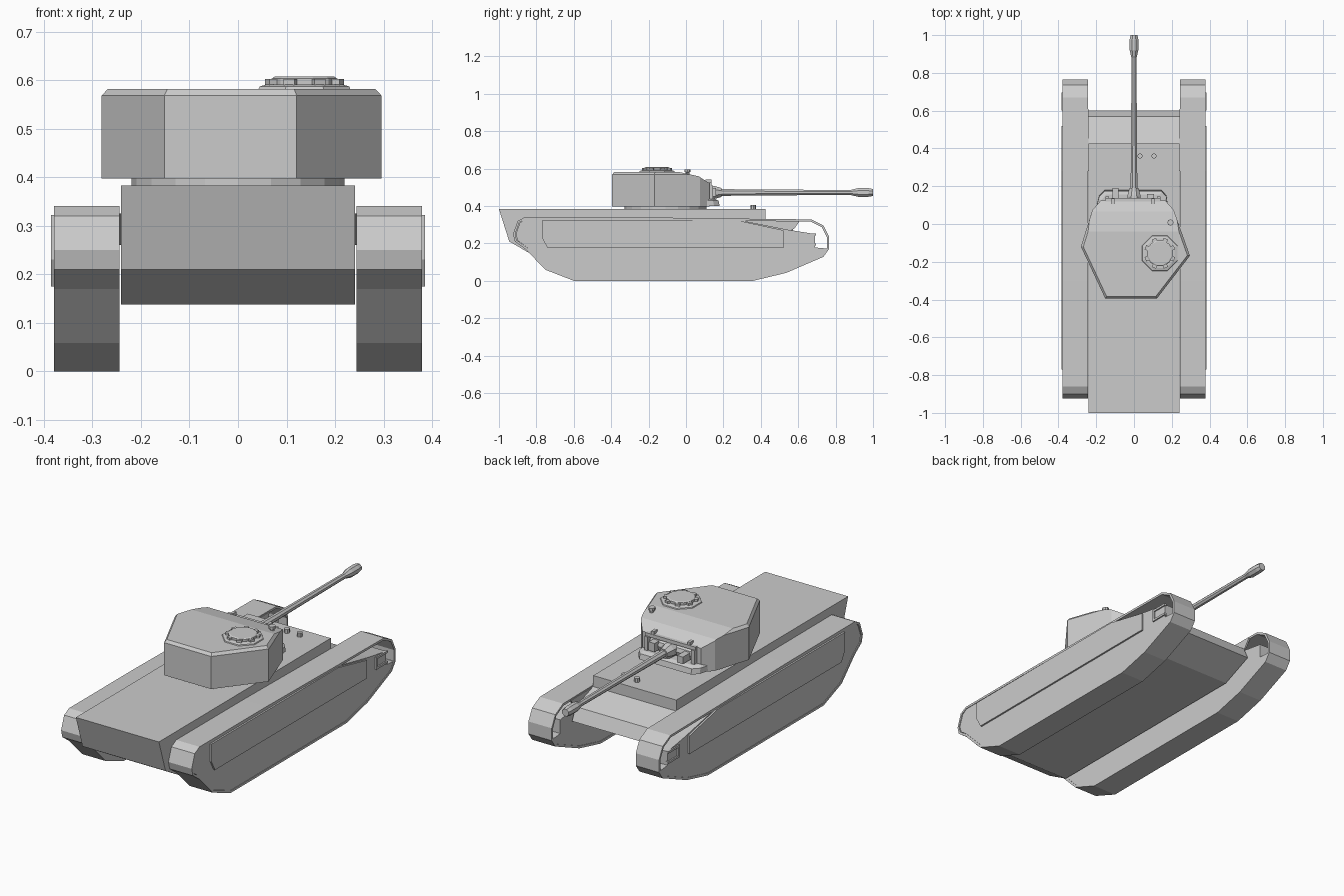
import bpy, bmesh, math
from mathutils import Vector, Matrix

if "Cube" in bpy.data.objects:
    bpy.data.objects.remove(bpy.data.objects["Cube"])


def finish(name, bm):
    bmesh.ops.recalc_face_normals(bm, faces=bm.faces)
    me = bpy.data.meshes.new(name)
    bm.to_mesh(me)
    bm.free()
    ob = bpy.data.objects.new(name, me)
    bpy.context.collection.objects.link(ob)
    return ob


def loft(name, rings):
    """Solid through matching rings of 3D points, capped at both ends."""
    bm = bmesh.new()
    vs = [[bm.verts.new(p) for p in r] for r in rings]
    n = len(vs[0])
    for a, b in zip(vs, vs[1:]):
        for i in range(n):
            bm.faces.new((a[i], a[(i + 1) % n], b[(i + 1) % n], b[i]))
    bm.faces.new(vs[0])
    bm.faces.new(vs[-1])
    return finish(name, bm)


def side_slab(name, prof, x0, x1):
    """Side profile (y, z) extruded across x."""
    return loft(name, [[(x, y, z) for y, z in prof] for x in (x0, x1)])


def box(name, x0, x1, y0, y1, z0, z1):
    return side_slab(name, [(y0, z0), (y1, z0), (y1, z1), (y0, z1)], x0, x1)


def tube(name, n, steps, origin, axis='z', turn=0.0):
    """Turned part: steps are (radius, distance along axis)."""
    rings = []
    for r, d in steps:
        ring = []
        for i in range(n):
            a = math.tau * (i + turn) / n
            c, s = r * math.cos(a), r * math.sin(a)
            off = {'z': (c, s, d), 'y': (c, d, s), 'x': (d, c, s)}[axis]
            ring.append(Vector(origin) + Vector(off))
        rings.append(ring)
    return loft(name, rings)


def mirror(ob):
    ob.modifiers.new("mirror", 'MIRROR')
    return ob


# Hull with stepped front plate
side_slab("hull", [(-1, 0.383), (-0.945, 0.21), (-0.82, 0.138), (0.43, 0.138),
                   (0.6, 0.21), (0.57, 0.275), (0.425, 0.325), (0.425, 0.383)], -0.241, 0.241)

# Track band: closed loop with thickness
outer = [(-0.925, 0.25), (-0.915, 0.21), (-0.86, 0.17), (-0.75, 0.058), (-0.6, 0),
         (0.36, 0), (0.535, 0.042), (0.735, 0.128), (0.765, 0.17), (0.765, 0.235),
         (0.735, 0.295), (0.67, 0.328), (0.3, 0.332), (-0.3, 0.34), (-0.86, 0.341),
         (-0.9, 0.32)]
T = 0.012
inner = []
for i, p in enumerate(outer):
    a, b, c = Vector(outer[i - 1]), Vector(p), Vector(outer[(i + 1) % len(outer)])
    n1, n2 = (b - a).normalized(), (c - b).normalized()
    n = Vector((-(n1 + n2).y, (n1 + n2).x)).normalized()
    inner.append(tuple(b + n * T))
bm = bmesh.new()
loops = [[bm.verts.new((x, y, z)) for y, z in prof]
         for x, prof in ((0.244, outer), (0.379, outer), (0.379, inner), (0.244, inner))]
for k in range(4):
    A, B = loops[k], loops[(k + 1) % 4]
    for i in range(len(outer)):
        j = (i + 1) % len(outer)
        bm.faces.new((A[i], A[j], B[j], B[i]))
mirror(finish("track_band", bm))

# Running gear body inside the band, open under the front guard
body = [(-0.91, 0.25), (-0.9, 0.215), (-0.85, 0.178), (-0.745, 0.066), (-0.598, 0.006),
        (0.36, 0.006), (0.532, 0.048), (0.728, 0.135), (0.755, 0.172), (0.69, 0.178),
        (0.69, 0.25), (0.55, 0.272), (0.28, 0.326), (-0.3, 0.333), (-0.855, 0.334), (-0.888, 0.31)]
mirror(side_slab("running_gear", body, 0.247, 0.376))

# Side skirt, guard web and idler bracket
mirror(side_slab("side_skirt", [(-0.74, 0.175), (0.52, 0.175), (0.52, 0.27), (0.28, 0.322),
                                (-0.77, 0.322), (-0.77, 0.23)], 0.376, 0.385))
mirror(side_slab("guard_web", [(0.28, 0.325), (0.55, 0.26), (0.58, 0.28), (0.61, 0.322)], 0.241, 0.25))
for k, z in enumerate((0.188, 0.242)):
    mirror(box(f"idler_bracket_{k}", 0.37, 0.383, 0.6, 0.695, z, z + 0.011))
mirror(box("idler_bracket_post", 0.37, 0.383, 0.6, 0.611, 0.188, 0.253))

# Hull periscopes
for x in (0.032, 0.106):
    tube("hull_periscope", 8, [(0.014, 0.38), (0.014, 0.404)], (x, 0.36, 0))

# Turret ring
tube("turret_ring", 20, [(0.22, 0.375), (0.22, 0.405)], (0, -0.11, 0))

# Turret shell with bevelled roof edge
plan = [(-0.152, -0.395), (0.121, -0.395), (0.296, -0.168), (0.21, 0.075), (0.165, 0.125),
        (-0.175, 0.125), (-0.22, 0.075), (-0.281, -0.12)]
top = [(x * 0.955, -0.13 + (y + 0.13) * 0.955) for x, y in plan]
turret = loft("turret", [[(x, y, 0.397) for x, y in plan],
                         [(x, y, 0.568) for x, y in plan],
                         [(x, y, 0.582) for x, y in top]])
# Slope the roof front with planar cuts
bm = bmesh.new()
bm.from_mesh(turret.data)
for (y0, z0), (y1, z1) in (((-0.04, 0.582), (0.07, 0.558)), ((0.065, 0.56), (0.125, 0.522))):
    res = bmesh.ops.bisect_plane(bm, geom=bm.verts[:] + bm.edges[:] + bm.faces[:], dist=1e-5,
                                 plane_co=(0, y0, z0), plane_no=(0, z0 - z1, y1 - y0), clear_outer=True)
    bmesh.ops.contextual_create(bm, geom=[e for e in res['geom_cut'] if isinstance(e, bmesh.types.BMEdge)])
bmesh.ops.recalc_face_normals(bm, faces=bm.faces)
bm.to_mesh(turret.data)
bm.free()

# Recess for the gun mount
cutter = box("recess_cutter", -0.135, 0.125, 0.075, 0.2, 0.43, 0.512)
cutter.hide_render = True
cutter.hide_set(True)
cut = turret.modifiers.new("recess", 'BOOLEAN')
cut.object = cutter
cut.operation = 'DIFFERENCE'
cut.solver = 'EXACT'

# Lip under the gun mount
lip = [(-0.2, 0.09), (-0.185, 0.15), (-0.155, 0.18), (0.145, 0.18), (0.172, 0.15), (0.18, 0.09)]
loft("mount_lip", [[(x, y, 0.4) for x, y in lip],
                   [(x, y - 0.006, 0.428) for x, y in lip],
                   [(x * 0.95, y - 0.025, 0.438) for x, y in lip]])

# Frame around the recess
box("frame_top", -0.15, 0.14, 0.11, 0.137, 0.508, 0.526)
for x in (-0.15, 0.122):
    box("frame_side", x, x + 0.018, 0.11, 0.145, 0.435, 0.51)

# Gun mount: trunnion drum, collar and side blocks
tube("trunnion_drum", 10, [(0.034, -0.13), (0.034, 0.12)], (0, 0.1, 0.47), 'x')
tube("gun_collar", 8, [(0.042, 0.08), (0.038, 0.15), (0.026, 0.19)], (0, 0, 0.472), 'y', 0.5)
box("mount_block_left", -0.115, -0.082, 0.1, 0.19, 0.448, 0.485)
box("mount_block_right", 0.07, 0.105, 0.1, 0.16, 0.45, 0.495)
for x in (-0.11, 0.1):
    box("lifting_hook", x - 0.008, x + 0.008, 0.105, 0.135, 0.52, 0.542)

# Barrel with flared muzzle
tube("gun_barrel", 8, [(0.02, 0.12), (0.0165, 0.5), (0.0145, 0.88), (0.025, 0.92),
                       (0.025, 0.975), (0.02, 1.0)], (0, 0, 0.472), 'y', 0.5)

# Commander's cupola
cx, cy = 0.137, -0.155
tube("cupola_base", 8, [(0.104, 0.578), (0.1, 0.587), (0.085, 0.591)], (cx, cy, 0), 'z', 0.5)
tube("cupola_hatch", 12, [(0.07, 0.585), (0.07, 0.603), (0.064, 0.607)], (cx, cy, 0), 'z', 0.5)
for i in range(8):
    b = box("cupola_periscope", 0.062, 0.083, -0.012, 0.012, 0.588, 0.602)
    b.matrix_world = Matrix.Translation((cx, cy, 0)) @ Matrix.Rotation(math.tau * (i + 0.5) / 8, 4, 'Z')

# Loader's roof sight
tube("roof_sight", 8, [(0.011, 0.56), (0.011, 0.58), (0.017, 0.582), (0.017, 0.596)], (0.193, 0.008, 0))
